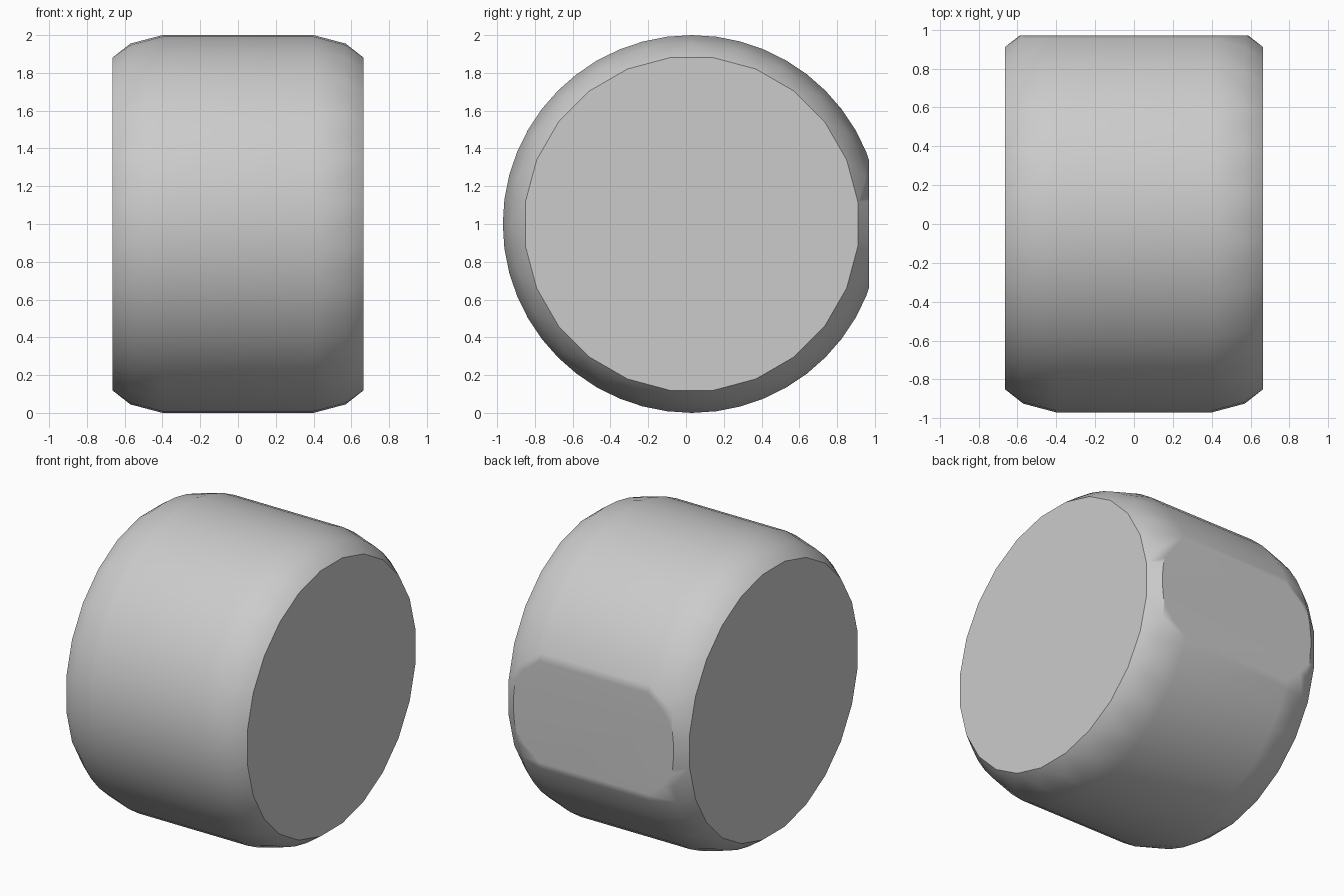
import bpy, bmesh, math
from mathutils import Vector

if "Cube" in bpy.data.objects:
    bpy.data.objects.remove(bpy.data.objects["Cube"])

AXLE = Vector((0, 0.03, 1))
FLAT_Y = 0.97

grey = bpy.data.materials.new("plain grey")
grey.use_nodes = True
grey.diffuse_color = (0.6, 0.6, 0.6, 1)
grey.node_tree.nodes["Principled BSDF"].inputs["Base Color"].default_value = (0.6, 0.6, 0.6, 1)


def add_ring(bm, x, radius, sides, turn=0.0):
    """Circle of points around the axle at width x."""
    for i in range(sides):
        a = math.tau * (i + turn) / sides
        bm.verts.new(AXLE + Vector((x, radius * math.cos(a), radius * math.sin(a))))


# Convex wheel: wide tread, rounded shoulders, flat round sides
bm = bmesh.new()
for side in (-1, 1):
    add_ring(bm, side * 0.40, 1.0, 48)
    add_ring(bm, side * 0.57, 0.955, 48)
    add_ring(bm, side * 0.665, 0.888, 24, 0.5)
bmesh.ops.convex_hull(bm, input=bm.verts)

# Worn flat patch at the back
cut = bmesh.ops.bisect_plane(bm, geom=bm.verts[:] + bm.edges[:] + bm.faces[:],
                             plane_co=(0, FLAT_Y, 0), plane_no=(0, 1, 0), clear_outer=True)
rim = [e for e in cut["geom_cut"] if isinstance(e, bmesh.types.BMEdge)]
bmesh.ops.holes_fill(bm, edges=rim, sides=0)
bmesh.ops.dissolve_limit(bm, angle_limit=math.radians(0.5), verts=bm.verts, edges=bm.edges)
bmesh.ops.recalc_face_normals(bm, faces=bm.faces)

mesh = bpy.data.meshes.new("wheel")
bm.to_mesh(mesh)
bm.free()
mesh.materials.append(grey)
wheel = bpy.data.objects.new("wheel", mesh)
bpy.context.collection.objects.link(wheel)

# Smooth tread and shoulders, crisp side rims, even shading on the flat
bpy.context.view_layer.objects.active = wheel
wheel.select_set(True)
bpy.ops.object.shade_smooth_by_angle(angle=math.radians(30))
weighted = wheel.modifiers.new("even shading", 'WEIGHTED_NORMAL')
weighted.keep_sharp = True
